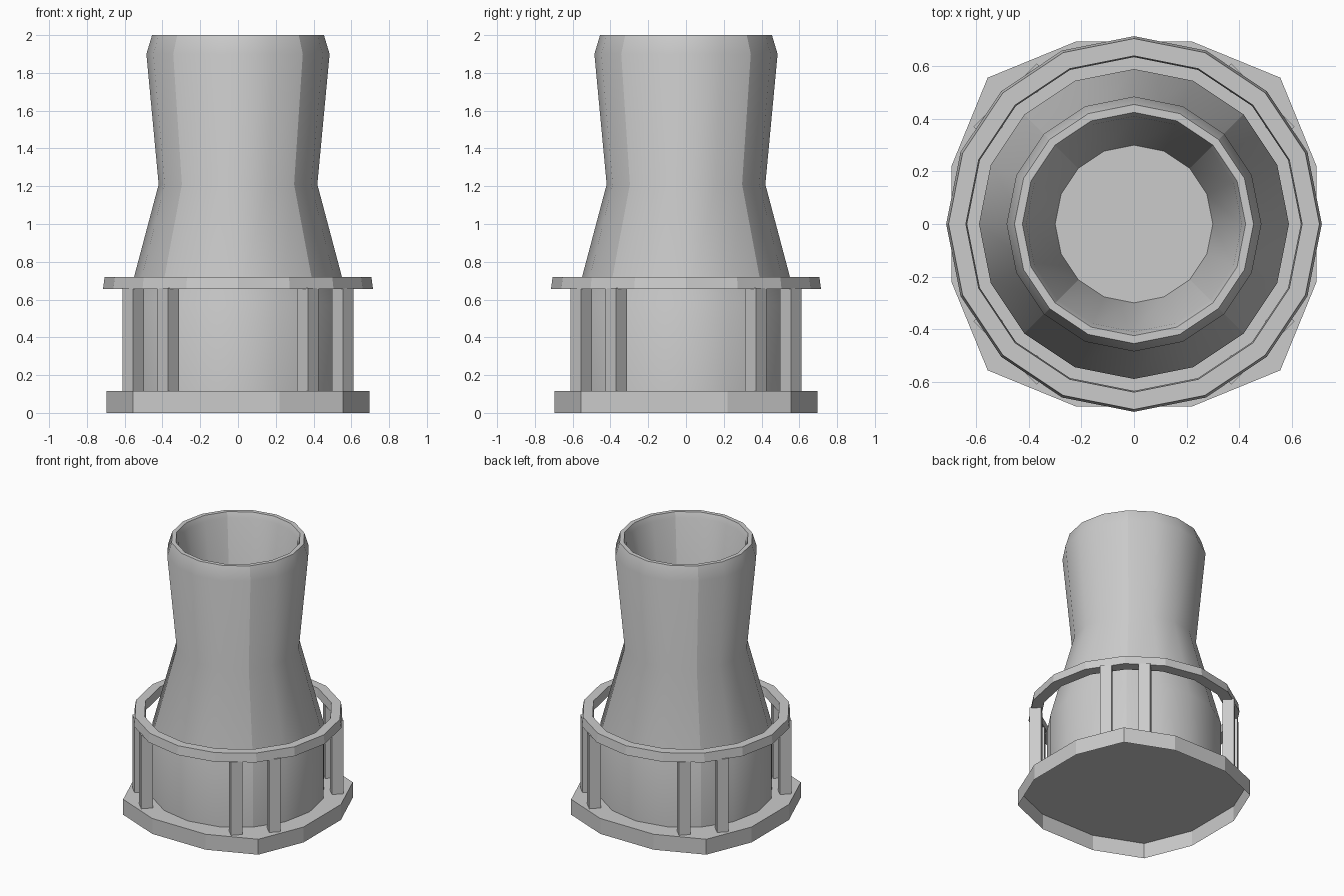
import bpy, bmesh
from math import cos, sin, pi, radians
from mathutils import Matrix

if "Cube" in bpy.data.objects:
    bpy.data.objects.remove(bpy.data.objects["Cube"])


def finish(bm, name, smooth_angle=None):
    bmesh.ops.recalc_face_normals(bm, faces=bm.faces)
    if smooth_angle:
        for f in bm.faces:
            f.smooth = True
        for e in bm.edges:
            mid = (e.verts[0].co + e.verts[1].co) / 2
            seam = abs(abs(mid.x) - abs(mid.y)) < 1e-4   # four quarter seams
            e.smooth = not seam and e.calc_face_angle(0) < radians(smooth_angle)
    me = bpy.data.meshes.new(name)
    bm.to_mesh(me)
    bm.free()
    ob = bpy.data.objects.new(name, me)
    bpy.context.collection.objects.link(ob)
    return ob


def lathe(name, profile, n, closed=False, smooth_angle=None):
    bm = bmesh.new()
    rings = [[bm.verts.new((r * cos(2 * pi * i / n), r * sin(2 * pi * i / n), z))
              for i in range(n)] for r, z in profile]
    pairs = list(zip(rings, rings[1:]))
    if closed:
        pairs.append((rings[-1], rings[0]))
    else:
        bm.faces.new(rings[-1])          # bowl floor; the foot stays open
    for a, b in pairs:
        for i in range(n):
            j = (i + 1) % n
            bm.faces.new((a[i], a[j], b[j], b[i]))
    return finish(bm, name, smooth_angle)


PLATE = 0.115

# Twelve-sided base plate: top and rim only, hollow underneath
bm = bmesh.new()
quarter = [(0.695, 0.22), (0.557, 0.557), (0.22, 0.695)]
outline = []
for k in range(4):
    c, s = round(cos(k * pi / 2)), round(sin(k * pi / 2))
    outline += [(c * x - s * y, s * x + c * y) for x, y in quarter]
low = [bm.verts.new((x, y, 0)) for x, y in outline]
high = [bm.verts.new((x, y, PLATE)) for x, y in outline]
bm.faces.new(high)
for i in range(12):
    j = (i + 1) % 12
    bm.faces.new((low[i], low[j], high[j], high[i]))
finish(bm, "base_plate")

# Waisted hollow tower with a tapering bowl inside
lathe("tower_body", [(0.59, PLATE), (0.59, 0.57), (0.42, 1.21), (0.485, 1.9), (0.455, 2.0),
                     (0.425, 2.0), (0.41, 1.96), (0.30, 1.2)], 16, smooth_angle=40)

# Railing hoop
lathe("railing_ring", [(0.635, 0.655), (0.715, 0.655), (0.706, 0.72), (0.64, 0.72)],
      16, closed=True)

# Railing posts, a pair at each diagonal
height = 0.66 - PLATE
for k in range(4):
    for side, (x, y) in enumerate([(0.37, 0.555), (0.555, 0.37)]):
        bm = bmesh.new()
        bmesh.ops.create_cube(bm, size=1, matrix=Matrix.Rotation(k * pi / 2, 4, 'Z')
                              @ Matrix.Translation((x, y, PLATE + height / 2))
                              @ Matrix.Rotation(pi / 4, 4, 'Z')
                              @ Matrix.Diagonal((0.08, 0.08, height, 1)))
        finish(bm, f"railing_post_{2 * k + side + 1}")
